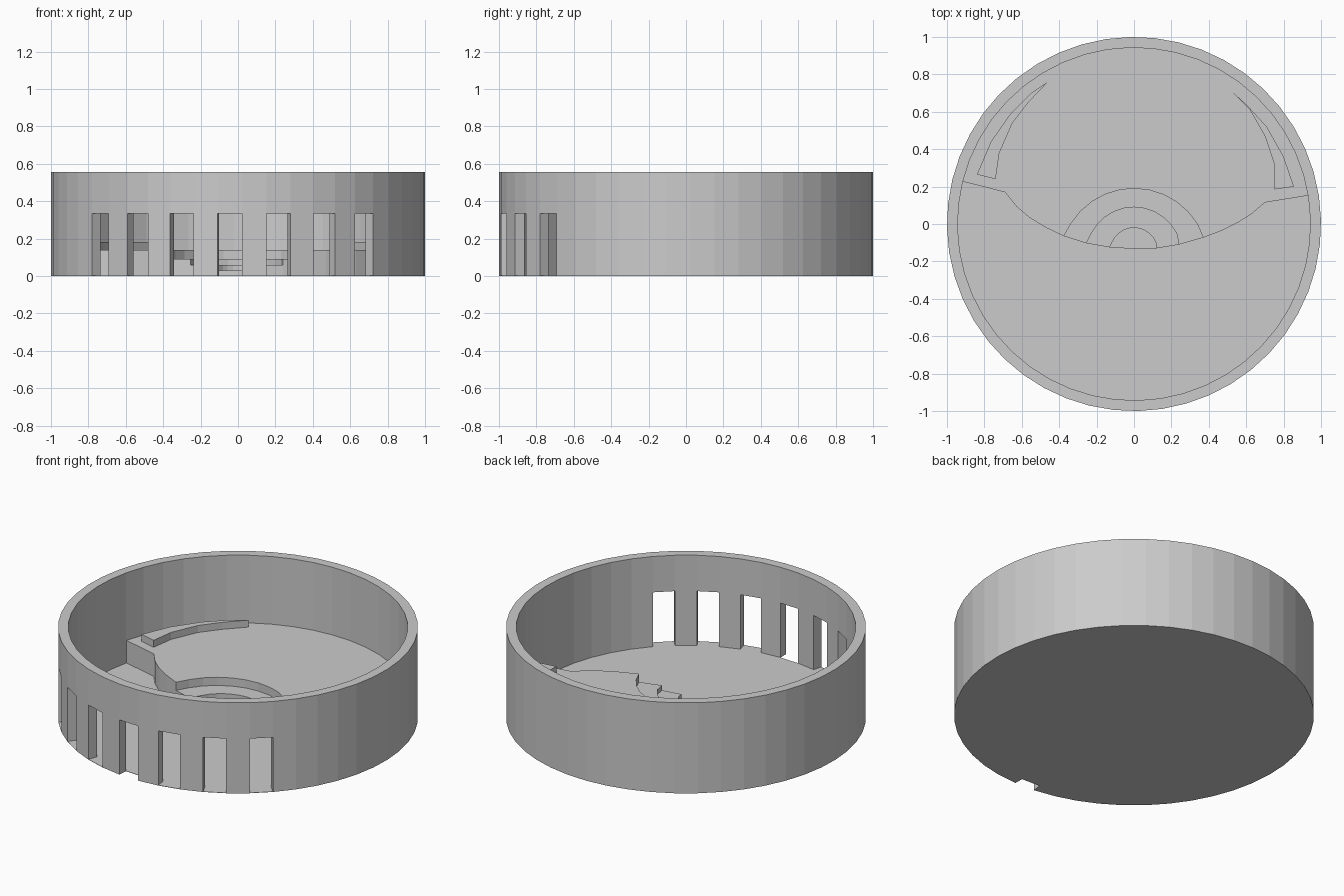
import bpy, bmesh
from math import radians, cos, sin, atan2

if "Cube" in bpy.data.objects:
    bpy.data.objects.remove(bpy.data.objects["Cube"])

N, R_OUT, R_IN = 48, 1.0, 0.943
H, DOOR_H = 0.555, 0.335
STAGE_Z = 0.14
MID_DOOR = 35
DOORS = {MID_DOOR + 2 * k for k in range(-3, 4)}


def finish(name, bm):
    bmesh.ops.recalc_face_normals(bm, faces=bm.faces[:])
    me = bpy.data.meshes.new(name)
    bm.to_mesh(me)
    bm.free()
    ob = bpy.data.objects.new(name, me)
    bpy.context.collection.objects.link(ob)
    return ob


def prism(name, pts, z0, z1):
    bm = bmesh.new()
    face = bm.faces.new([bm.verts.new((x, y, z0)) for x, y in pts])
    new = bmesh.ops.extrude_face_region(bm, geom=[face], use_keep_orig=True)["geom"]
    bmesh.ops.translate(bm, vec=(0, 0, z1 - z0),
                        verts=[v for v in new if isinstance(v, bmesh.types.BMVert)])
    return finish(name, bm)


def rim(r, i):
    a = radians(1.25 + 360 / N * i)
    return r * cos(a), r * sin(a)


# Round wall: two storeys of cells, doorway cells left open
bm = bmesh.new()
levels = (0.001, DOOR_H, H)
V = {(r, i, k): bm.verts.new((*rim(r, i), z))
     for r in (R_OUT, R_IN) for i in range(N) for k, z in enumerate(levels)}


def quad(*keys):
    bm.faces.new([V[r, i % N, k] for r, i, k in keys])


for i in range(N):
    j = i + 1
    door = i in DOORS
    for r in (R_OUT, R_IN):
        for k in ((1,) if door else (0, 1)):
            quad((r, i, k), (r, j, k), (r, j, k + 1), (r, i, k + 1))
    for k in (2, 1 if door else 0):
        quad((R_OUT, i, k), (R_OUT, j, k), (R_IN, j, k), (R_IN, i, k))
    if door:
        for s in (i, j):
            quad((R_OUT, s, 0), (R_IN, s, 0), (R_IN, s, 1), (R_OUT, s, 1))
bm.verts.index_update()
finish("round_wall", bm)

# Floor plate, notched at the middle doorway
plate = []
for i in range(N):
    if i == MID_DOOR:
        plate += [rim(R_OUT, i), rim(R_IN, i), rim(R_IN, i + 1)]
    else:
        plate.append(rim(R_OUT, i))
prism("floor", plate, 0, 0.002)

# Recessed step arcs: left end, right end, centre y, radius
ARCS = [((-.375, -.065), (.37, -.073), -.206, .396),
        ((-.255, -.103), (.24, -.11), -.165, .255),
        ((-.13, -.125), (.12, -.13), -.146, .126)]


def arc(k, n=12):
    left, right, cy, r = ARCS[k]
    a0, a1 = (atan2(p[1] - cy, p[0]) for p in (left, right))
    mid = [a0 + (a1 - a0) * t / n for t in range(1, n)]
    return [left] + [(r * cos(a), cy + r * sin(a)) for a in mid] + [right]


# Stage: front edge, step recess, then along the back wall
left_edge = [(-.92, .228), (-.69, .17), (-.63, .095), (-.56, .035), (-.47, -.02)]
right_edge = [(.47, -.035), (.56, .01), (.63, .055), (.70, .115), (.93, .152)]
back = [rim(R_IN + .005, i) for i in range(2, 22)]
prism("stage", left_edge + arc(0) + right_edge + back, 0.001, STAGE_Z)

# Steps descending toward the middle
prism("upper_step", arc(0) + arc(1)[::-1], 0.001, 0.09)
prism("middle_step", arc(1) + arc(2)[::-1], 0.001, 0.06)
prism("lower_step", arc(2) + [(0, -.133)], 0.001, 0.03)

# Curved tapering ledges on both sides of the stage
prism("left_ledge", [(-.84, .265), (-.74, .24), (-.72, .38), (-.65, .54), (-.565, .65),
                     (-.46, .76), (-.55, .70), (-.66, .59), (-.765, .44)],
      STAGE_Z - .01, 0.183)
prism("right_ledge", [(.855, .20), (.75, .185), (.75, .32), (.70, .47), (.62, .61),
                      (.51, .72), (.60, .64), (.71, .52), (.80, .36)],
      STAGE_Z - .01, 0.183)
